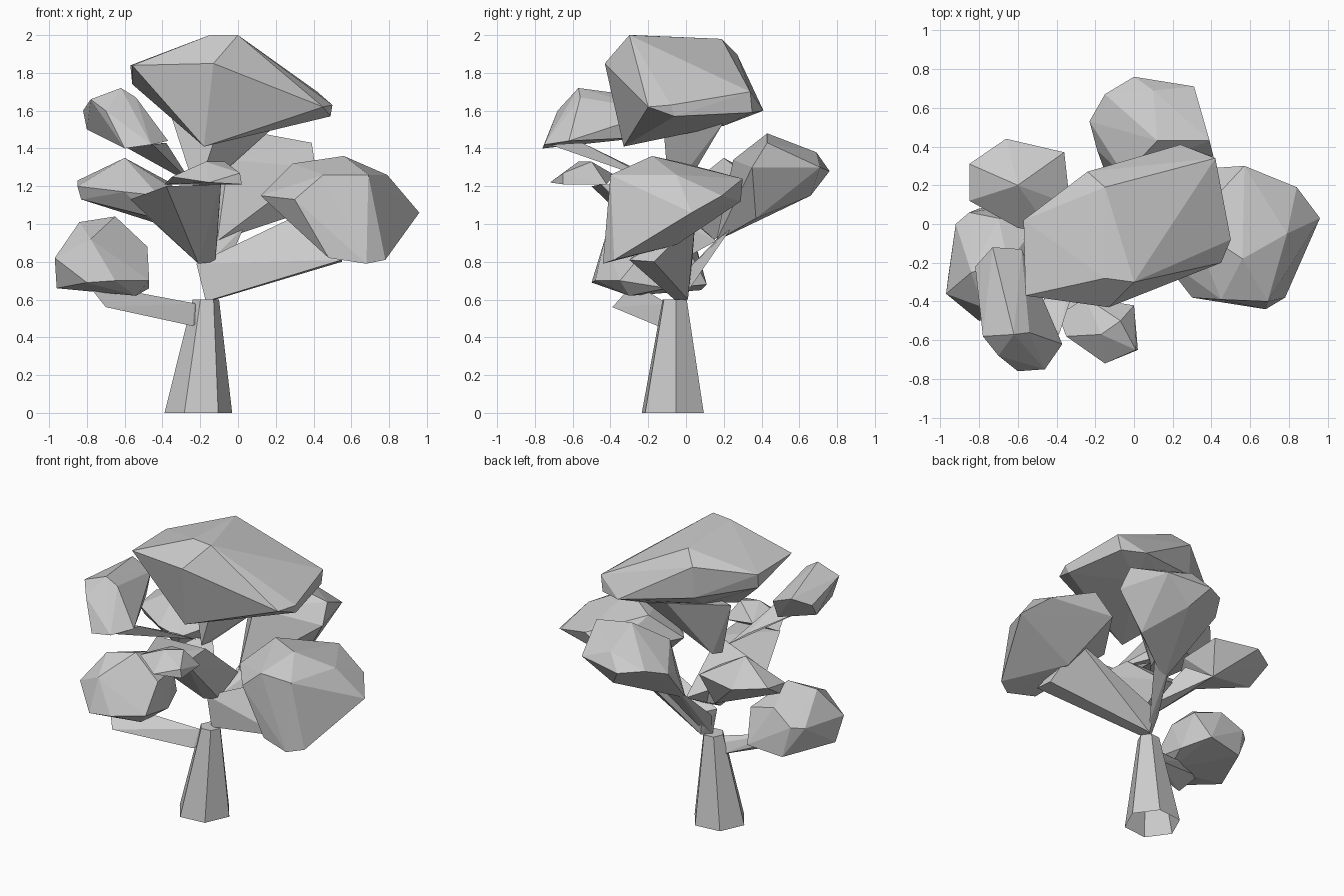
import bpy
import bmesh
from math import cos, sin, tau
from mathutils import Vector

cube = bpy.data.objects.get("Cube")
if cube:
    bpy.data.objects.remove(cube, do_unlink=True)

GREY = (0.6, 0.6, 0.6, 1.0)
stone_grey = bpy.data.materials.new("stone_grey")
stone_grey.use_nodes = True
stone_grey.diffuse_color = GREY
shader = next(node for node in stone_grey.node_tree.nodes if node.type == "BSDF_PRINCIPLED")
shader.inputs["Base Color"].default_value = GREY
shader.inputs["Roughness"].default_value = 0.8


def faceted_solid(name, corners, open_base=False):
    """Wrap the corner points (in hundredths of a unit) in a flat-faced convex shell."""
    bm = bmesh.new()
    for corner in corners:
        bm.verts.new(Vector(corner) / 100)
    shell = bmesh.ops.convex_hull(bm, input=bm.verts)
    loose = set(shell["geom_interior"]) | set(shell["geom_unused"])
    loose = [item for item in loose if isinstance(item, bmesh.types.BMVert)]
    bmesh.ops.delete(bm, geom=loose, context="VERTS")
    bmesh.ops.recalc_face_normals(bm, faces=bm.faces)
    if open_base:
        base = [face for face in bm.faces if face.normal.z < -0.9]
        bmesh.ops.delete(bm, geom=base, context="FACES")
    mesh = bpy.data.meshes.new(name)
    bm.to_mesh(mesh)
    bm.free()
    mesh.materials.append(stone_grey)
    solid = bpy.data.objects.new(name, mesh)
    bpy.context.collection.objects.link(solid)


def ring(center_x, center_y, z, radius, sides=6):
    """Corner points of a level polygon."""
    angles = [tau * step / sides + 0.1 for step in range(sides)]
    return [(center_x + radius * cos(a), center_y + radius * sin(a), z) for a in angles]


# Tapered trunk, open underneath
faceted_solid("trunk", ring(-21, -7, 0, 18) + ring(-17, -6, 60, 7), open_base=True)

# Branches, each fanning out from the trunk towards a leaf clump
fork_left, fork_right = (-21, -8, 79), (-12, -4, 80)
fork_base = (-17, -5, 59)
back_fork = (-11, 16, 91)

faceted_solid("right_branch", [
    fork_base, (-12, 1, 60), (-22, -3, 79), (-15, 3, 77),
    (28, -6, 103), (55, -30, 81), (55, -17, 80), (50, 5, 102),
])
faceted_solid("back_branch", [
    fork_base, (-20, 0, 75), (-11, 2, 66),
    back_fork, (3, 24, 98), (-10, 24, 100),
])
faceted_solid("front_branch", [
    fork_left, fork_right, back_fork, (-9, -45, 121),
    (-38, -50, 120), (-57, -8, 113), (-11, -20, 121),
])
faceted_solid("left_branch", [
    fork_left, fork_right, (-56, 5, 111),
    (-46, -2, 105), (-42, 28, 100), (-30, 15, 108),
])
faceted_solid("low_left_branch", [
    (-24, -15, 46), (-23, -10, 58), (-16, -4, 52), (-24, -5, 47),
    (-70, -39, 56), (-78, -30, 66), (-55, -20, 64),
])
faceted_solid("high_left_branch", [
    (-32, -22, 127), (-24, -12, 121), (-60, -55, 141),
    (-45, -72, 142), (-38, -55, 143),
])
faceted_solid("crown_branch", [
    (-22, -9, 116), (-19, -2, 117), (-35, 0, 156),
    (22, 20, 154), (0, 21, 156), (-10, -12, 152),
])

# Broad crown at the top
faceted_solid("crown_clump", [
    (0, -30, 200), (-15, -28, 200), (-15, 19, 198),
    (-13, -43, 185), (-56, -37, 184), (-57, 2, 184),
    (-56, 0, 174), (-24, 27, 190), (-24, 26, 168),
    (24, 41, 160), (42, 34, 170), (40, 35, 159),
    (50, -8, 163), (45, -20, 162), (49, -6, 157),
    (-18, -33, 141), (-20, 10, 157), (15, 20, 152),
])

# Large clump on the right of the front
faceted_solid("right_clump", [
    (12, -15, 115), (29, 0, 132), (56, -18, 136),
    (30, -38, 113), (45, -39, 126), (69, -40, 126),
    (68, -44, 79), (78, -38, 81), (48, -40, 82),
    (96, 3, 106), (84, 19, 115), (57, 30, 124),
    (42, 29, 112), (79, -5, 126), (50, -5, 89),
    (45, 13, 102),
])

# Clump reaching out behind the trunk
faceted_solid("back_clump", [
    back_fork, (-23, 53, 125), (-15, 67, 130),
    (0, 76, 128), (31, 71, 130), (41, 35, 130),
    (39, 43, 143), (12, 43, 148), (10, 69, 138),
    (-19, 38, 120), (-5, 25, 134), (10, 66, 115),
    (25, 37, 103), (35, 38, 122),
])

# Three clumps stacked on the left of the front
faceted_solid("high_left_clump", [
    (-82, -22, 160), (-73, -12, 166), (-58, -13, 160),
    (-62, -57, 172), (-54, -56, 167), (-78, -58, 166),
    (-70, -68, 160), (-60, -76, 140), (-46, -75, 142),
    (-37, -62, 144), (-80, -30, 150), (-57, -20, 146),
])
faceted_solid("middle_left_clump", [
    (-85, 31, 123), (-66, 44, 122), (-36, 37, 122),
    (-33, 10, 118), (-42, -5, 115), (-60, -2, 117),
    (-85, 12, 120), (-60, 20, 135), (-47, 2, 104),
    (-50, 30, 105), (-42, 28, 100), (-83, 15, 113),
])
faceted_solid("low_left_clump", [
    (-97, -36, 82), (-96, -28, 66), (-80, -50, 69),
    (-65, -48, 70), (-92, 0, 85), (-85, 6, 86),
    (-80, 8, 65), (-55, 11, 68), (-47, -10, 66),
    (-48, -20, 88), (-50, 0, 89), (-65, -20, 104),
    (-84, -25, 101), (-70, 3, 95), (-54, -30, 62),
    (-47, -35, 70), (-78, -43, 92),
])

# Small clump in front of the trunk
faceted_solid("front_clump", [
    (-39, -47, 121), (-35, -58, 125), (-15, -72, 122),
    (2, -65, 121), (1, -65, 127), (0, -42, 121),
    (-17, -57, 133), (-7, -50, 133), (-25, -38, 126),
])
